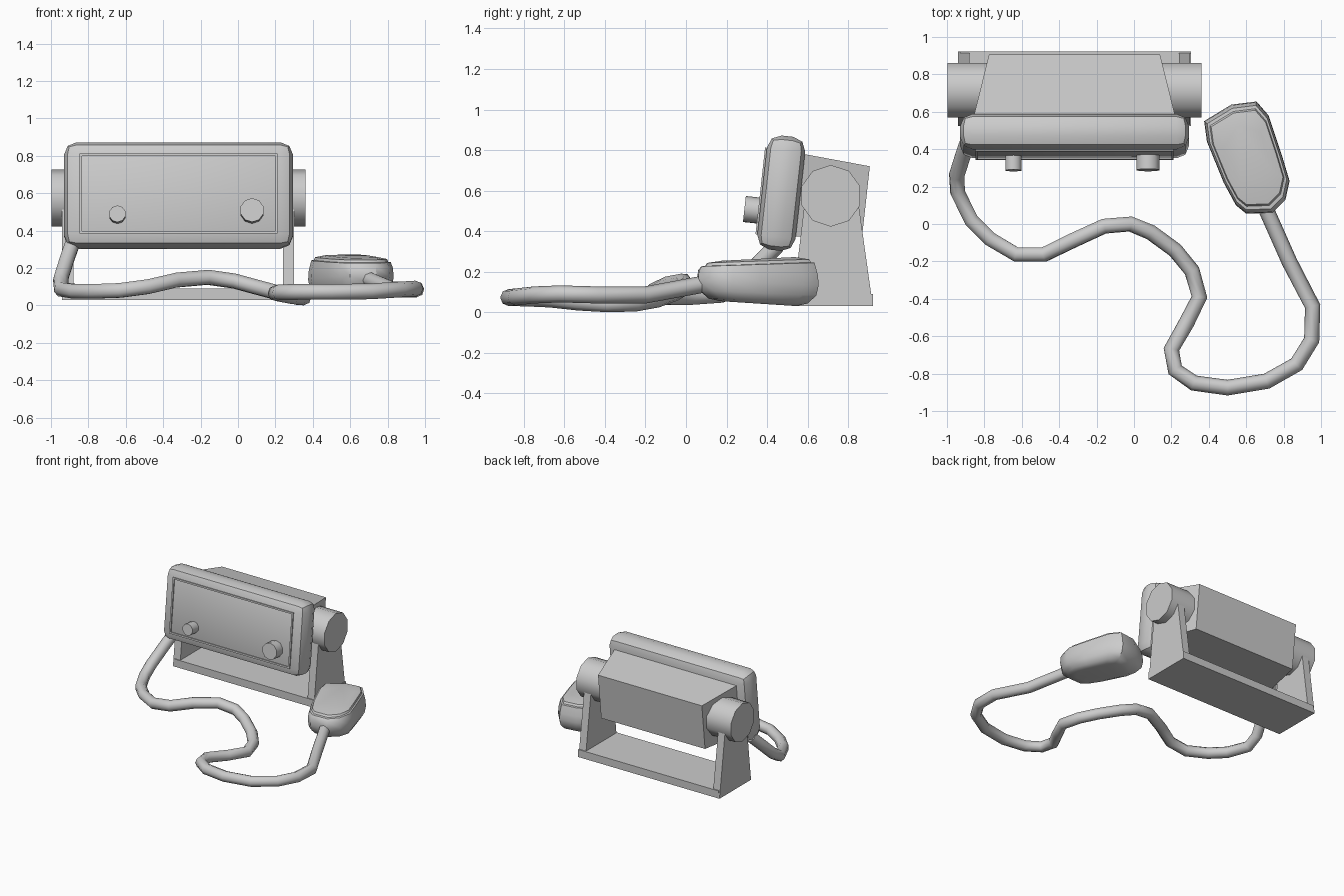
import bpy, bmesh
from math import pi, sin, cos
from mathutils import Matrix, Vector

if "Cube" in bpy.data.objects:
    bpy.data.objects.remove(bpy.data.objects["Cube"])

CX = -0.318                                   # centre line of the radio
TILT = Matrix.Translation((CX, 0.47, 0.587)) @ Matrix.Rotation(-0.11, 4, 'X')


def finish(name, bm, mat=Matrix(), smooth=None):
    bmesh.ops.recalc_face_normals(bm, faces=bm.faces[:])
    me = bpy.data.meshes.new(name)
    bm.to_mesh(me)
    bm.free()
    ob = bpy.data.objects.new(name, me)
    bpy.context.collection.objects.link(ob)
    ob.matrix_world = mat
    if smooth:
        bpy.ops.object.select_all(action='DESELECT')
        ob.select_set(True)
        bpy.context.view_layer.objects.active = ob
        bpy.ops.object.shade_smooth_by_angle(angle=smooth)
    return ob


def loft(name, rings, mat=Matrix(), smooth=None):
    """Skin a stack of equal-length rings and cap both ends."""
    bm = bmesh.new()
    vs = [[bm.verts.new(p) for p in r] for r in rings]
    n = len(vs[0])
    for a, b in zip(vs, vs[1:]):
        for i in range(n):
            j = (i + 1) % n
            bm.faces.new((a[i], a[j], b[j], b[i]))
    bm.faces.new(vs[0])
    bm.faces.new(vs[-1])
    return finish(name, bm, mat, smooth)


def box_bm(lo, hi):
    bm = bmesh.new()
    lo, hi = Vector(lo), Vector(hi)
    size = hi - lo
    bmesh.ops.create_cube(bm, size=1, matrix=Matrix.Translation((lo + hi) / 2)
                          @ Matrix.Diagonal((*size, 1)))
    return bm


def rect(hw, hh, y):
    return [(-hw, y, -hh), (hw, y, -hh), (hw, y, hh), (-hw, y, hh)]


# Rounded front housing
bm = box_bm((-0.612, -0.095, -0.283), (0.612, 0.095, 0.283))
bmesh.ops.bevel(bm, geom=bm.edges[:], offset=0.066, segments=2, profile=0.5,
                affect='EDGES')
finish("front_housing", bm, TILT, 0.6)

# Raised display frame with a recessed screen
bm = box_bm((-0.53, -0.104, -0.215), (0.53, -0.08, 0.215))
bm.normal_update()
front = min(bm.faces, key=lambda f: f.calc_center_median().y)
bmesh.ops.inset_region(bm, faces=[front], thickness=0.018)
face = bmesh.ops.extrude_discrete_faces(bm, faces=[front])['faces'][0]
for v in face.verts:
    v.co.y += 0.012
finish("display_panel", bm, TILT)

# Tapered rear body
loft("rear_body", [rect(0.54, 0.205, 0.08), rect(0.457, 0.18, 0.42)], TILT)

# Two control knobs
for name, x, z, r in (("small_knob", -0.327, -0.117, 0.045),
                      ("large_knob", 0.393, -0.097, 0.064)):
    rings = [[(x + k * cos((i + 0.5) * pi / 5), y, z + k * sin((i + 0.5) * pi / 5))
              for i in range(10)]
             for k, y in ((r, -0.08), (r, -0.172))]
    loft(name, rings, TILT, 0.7)

# Mounting bracket: base, tapered side plates and clamp knobs
finish("bracket_base", box_bm((-0.93, 0.525, 0.03), (0.304, 0.922, 0.09)))
plate = [(0.525, 0.03), (0.922, 0.03), (0.845, 0.58), (0.59, 0.58)]
for side, s in (("left", -1), ("right", 1)):
    loft(side + "_bracket_plate",
         [[(CX + s * x - 0.002, y, z) for y, z in plate] for x in (0.56, 0.62)])
    loft(side + "_clamp_knob",
         [[(CX + s * x, 0.715 + 0.152 * cos(pi / 2 + i * pi / 5),
            0.574 + 0.152 * sin(pi / 2 + i * pi / 5)) for i in range(10)]
          for x in (0.44, 0.68)], smooth=0.7)

# Hand microphone: one outline scaled through its height
outline = [(0.375, 0.55), (0.52, 0.638), (0.655, 0.655), (0.72, 0.58),
           (0.79, 0.37), (0.832, 0.23), (0.81, 0.13), (0.74, 0.06),
           (0.60, 0.055), (0.545, 0.10), (0.48, 0.22), (0.39, 0.44)]
mx, my = 0.61, 0.36
levels = [(0.62, 0.042), (0.82, 0.055), (0.96, 0.095), (1.0, 0.145),
          (0.985, 0.195), (0.93, 0.235), (0.87, 0.237), (0.84, 0.252), (0.6, 0.263)]
loft("hand_microphone",
     [[(mx + k * (x - mx), my + k * (y - my),
        z + (y - my) * (0.03 if z > 0.2 else -0.04))
       for x, y in outline] for k, z in levels], smooth=0.7)

# Cord from the housing, across the table, to the microphone
path = [(-0.885, 0.45, 0.33), (-0.91, 0.38, 0.26), (-0.948, 0.26, 0.14),
        (-0.943, 0.17, 0.085), (-0.87, 0.02, 0.075), (-0.77, -0.08, 0.075),
        (-0.63, -0.163, 0.08), (-0.48, -0.163, 0.10), (-0.33, -0.09, 0.135),
        (-0.16, -0.012, 0.15), (-0.02, 0, 0.13), (0.09, -0.045, 0.10),
        (0.22, -0.14, 0.065), (0.31, -0.25, 0.045), (0.35, -0.39, 0.042),
        (0.28, -0.53, 0.05), (0.20, -0.67, 0.065), (0.22, -0.78, 0.07),
        (0.32, -0.85, 0.072), (0.50, -0.875, 0.072), (0.71, -0.84, 0.075),
        (0.87, -0.75, 0.085), (0.95, -0.62, 0.09), (0.955, -0.44, 0.085),
        (0.83, -0.20, 0.085), (0.71, 0.07, 0.135), (0.68, 0.14, 0.145)]
cu = bpy.data.curves.new("cord", 'CURVE')
cu.dimensions = '3D'
cu.bevel_depth = 0.042
cu.bevel_resolution = 2
cu.use_fill_caps = True
sp = cu.splines.new('POLY')
sp.points.add(len(path) - 1)
for p, co in zip(sp.points, path):
    p.co = (*co, 1)
sp.use_smooth = True
bpy.context.collection.objects.link(bpy.data.objects.new("cord", cu))
